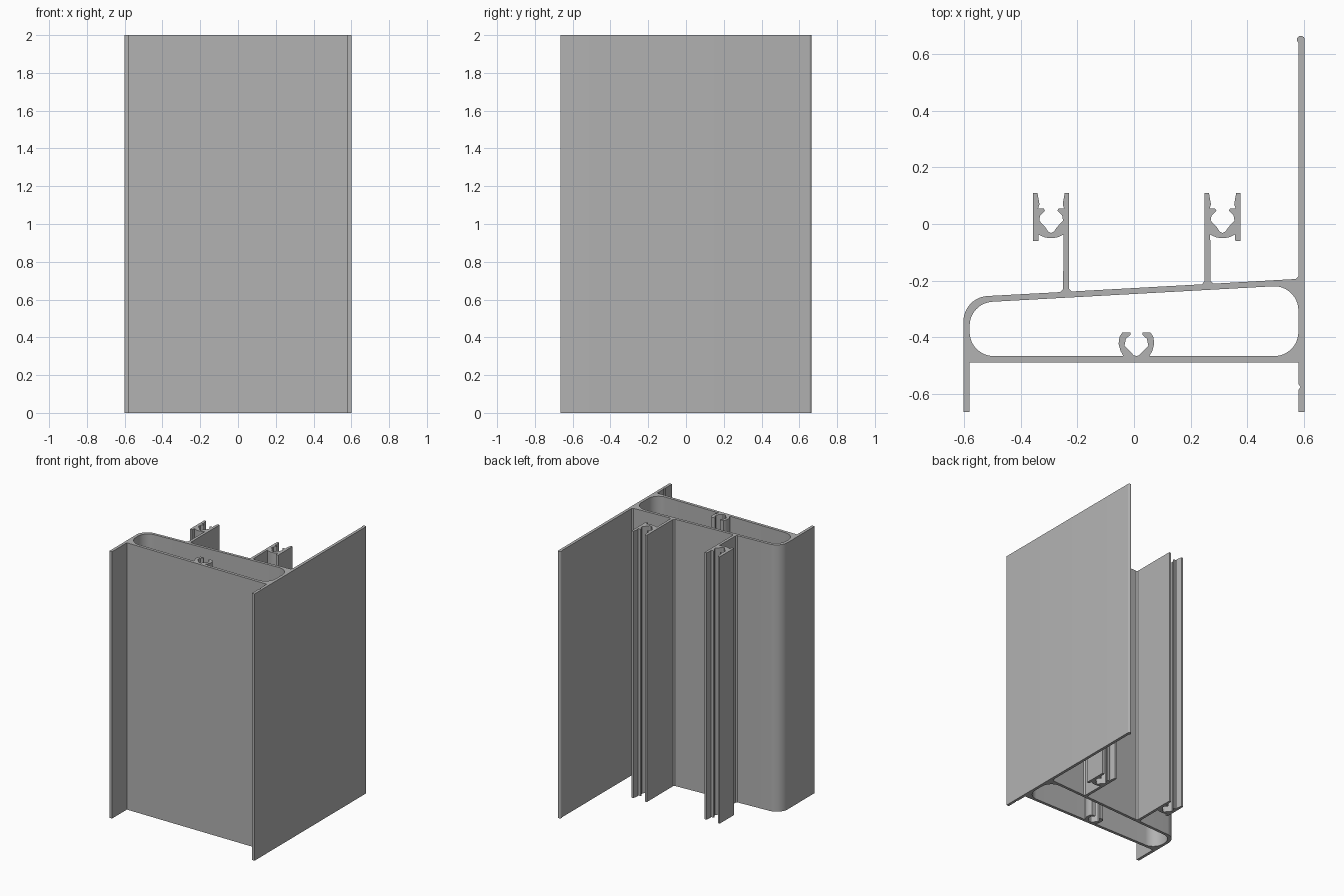
import bpy, bmesh, math

if "Cube" in bpy.data.objects:
    bpy.data.objects.remove(bpy.data.objects["Cube"], do_unlink=True)

HEIGHT = 2.0
EDGE = 0.602        # outer half width
INNER = 0.580       # inner face of the side walls
FOOT = -0.664       # front end of the legs
WALL = (-0.488, -0.466)


def material(name, rgb):
    mat = bpy.data.materials.new(name)
    mat.use_nodes = True
    mat.diffuse_color = (*rgb, 1)
    mat.node_tree.nodes["Principled BSDF"].inputs["Base Color"].default_value = (*rgb, 1)
    return mat


def arc(cx, cy, r, a0, a1, n=12):
    """Points on a circle from angle a0 to a1 in degrees."""
    angles = [math.radians(a0 + (a1 - a0) * i / n) for i in range(n + 1)]
    return [(cx + r * math.cos(a), cy + r * math.sin(a)) for a in angles]


def slope(x, base):
    """Height of the slanted back wall at x."""
    return base + 0.055 * x


def symmetric(half):
    """Right half ending on the axis, followed by its mirror image."""
    return half + [(-x, y) for x, y in reversed(half[:-1])]


def clip(cx, side):
    """Grooved clip on a stem; side is the direction of the stem."""
    w, t, f = 0.0635, 0.021, 0.01
    groove = symmetric([(w, 0.109), (0.048, 0.109), (0.041, 0.07), (0.046, 0.054),
                        (0.026, 0.054), (0.022, 0.047), (0.039, 0.03), (0.042, 0.012),
                        (0.02, -0.012), (0.010, -0.027), (0, -0.032)])
    cup = arc(0, 0.03, 0.08, 237, 303, 8)

    def foot(x, lift):
        return (x, slope(cx + side * x, -0.226) + lift)
    pts = [foot(w + f, 0), foot(w, f)] + groove
    pts += [(-w, -0.06), (-0.045, -0.06)] + cup
    pts += [foot(w - t, f), foot(w - t - f, 0)]
    pts = [(cx + side * x, y) for x, y in pts]
    return pts if side > 0 else pts[::-1]


# Outer outline: legs, front wall, long flange with bead, clips, rounded corner
outer = [(-EDGE, FOOT), (-INNER, FOOT), (-INNER, WALL[0]), (INNER, WALL[0]),
         (INNER, -0.565), (0.588, -0.575), (0.581, -0.585), (0.581, FOOT), (EDGE, FOOT)]
outer += arc(0.5885, 0.6505, 0.0135, 0, 235)
outer += [(INNER, slope(INNER, -0.226) + 0.01), (INNER - 0.01, slope(INNER, -0.226))]
outer += clip(0.3125, -1) + clip(-0.2925, 1)
outer += arc(-0.512, -0.344, 0.09, 93, 180)

# Cavity outline: four rounded corners and a screw channel on the front wall
r = 0.085
channel = symmetric([(0.046, -0.466), (0.056, -0.448), (0.063, -0.423), (0.06, -0.399),
                     (0.05, -0.383), (0.021, -0.383), (0.021, -0.391), (0.037, -0.405),
                     (0.042, -0.43), (0.017, -0.455), (0.009, -0.464), (0, -0.4655)])
cavity = [(0.0085 - x, y) for x, y in channel]
cavity += arc(INNER - r, WALL[1] + r, r, 270, 360)
cavity += arc(INNER - r, slope(INNER - r, -0.247) - r, r, 0, 93)
cavity += arc(-INNER + r, slope(-INNER + r, -0.247) - r, r, 93, 180)
cavity += arc(-INNER + r, WALL[1] + r, r, 180, 270)

# Fill the section between both outlines and extrude it upwards
bm = bmesh.new()
for loop in (outer, cavity):
    verts = [bm.verts.new((x, y, 0)) for x, y in loop]
    for a, b in zip(verts, verts[1:] + verts[:1]):
        bm.edges.new((a, b))
bmesh.ops.triangle_fill(bm, edges=bm.edges[:], use_beauty=True, normal=(0, 0, 1))
top = bmesh.ops.extrude_face_region(bm, geom=bm.faces[:], use_keep_orig=True)["geom"]
bmesh.ops.translate(bm, verts=[v for v in top if isinstance(v, bmesh.types.BMVert)],
                    vec=(0, 0, HEIGHT))
bmesh.ops.recalc_face_normals(bm, faces=bm.faces[:])

mesh = bpy.data.meshes.new("frame_extrusion")
bm.to_mesh(mesh)
bm.free()
mesh.materials.append(material("plain grey", (0.445, 0.445, 0.445)))
frame = bpy.data.objects.new("frame_extrusion", mesh)
bpy.context.collection.objects.link(frame)
bpy.ops.object.select_all(action="DESELECT")
frame.select_set(True)
bpy.context.view_layer.objects.active = frame
bpy.ops.object.shade_smooth_by_angle(angle=math.radians(25))
